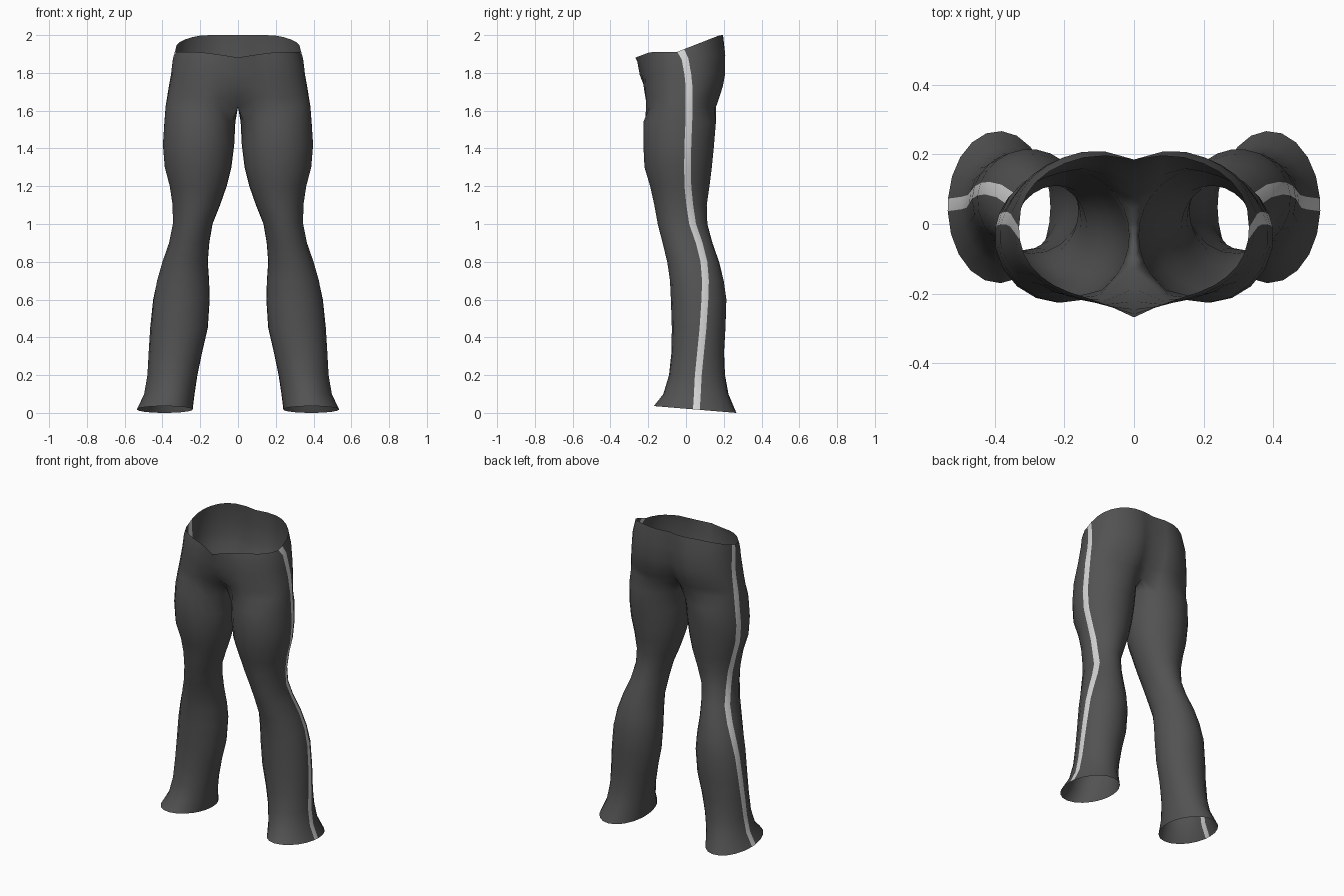
import bpy
import bmesh
from math import sin, cos, asin, pi, radians, copysign

cube = bpy.data.objects.get("Cube")
if cube:
    bpy.data.objects.remove(cube, do_unlink=True)


def make_material(name, value):
    mat = bpy.data.materials.new(name)
    mat.use_nodes = True
    colour = (value, value, value, 1)
    mat.diffuse_color = colour
    mat.node_tree.nodes["Principled BSDF"].inputs["Base Color"].default_value = colour
    return mat


FRONT_STEPS, BACK_STEPS, INNER_STEPS = 8, 8, 6
STRIPE_HALF = 0.018
INNER_START = radians(145)


def power(v, p):
    return copysign(abs(v) ** p, v)


def spread(a, b, steps):
    return [a + (b - a) * i / steps for i in range(steps + 1)]


def arc_angles(limit, cy, ry, stripe_y, p):
    """Angles from the front, round the outer side to the back, with the stripe edges placed exactly."""
    edges = []
    for y in (stripe_y - STRIPE_HALF, stripe_y + STRIPE_HALF):
        v = max(-0.95, min(0.95, (y - cy) / ry))
        edges.append(asin(power(v, 1 / p)))
    return spread(-limit, edges[0], FRONT_STEPS) + spread(edges[1], limit, BACK_STEPS)


def leg_ring(z, x_in, x_out, y_front, y_back, stripe_y):
    cx, rx = (x_in + x_out) / 2, (x_out - x_in) / 2
    cy, ry = (y_front + y_back) / 2, (y_back - y_front) / 2
    angles = arc_angles(INNER_START, cy, ry, stripe_y, 1)
    angles += spread(INNER_START, 2 * pi - INNER_START, INNER_STEPS)[1:-1]
    ring = []
    for t in angles:
        # the hem dips toward the back
        drop = 0.018 * (1 - sin(t)) if z < 0.01 else 0
        ring.append((cx + rx * cos(t), cy + ry * sin(t), z + drop))
    return ring


def rim_height(y):
    """Waist edge: low at the front, rising to the back."""
    if y < -0.05:
        return 1.91 - 0.03 * max(0, (-y - 0.19) / 0.08)
    return 1.91 + 0.09 * min(1, (y + 0.05) / 0.23)


def hip_ring(z, rx, y_front, y_back, centre_front, centre_back, stripe_y, rim):
    p = 0.86
    cy, ry = (y_front + y_back) / 2, (y_back - y_front) / 2
    ring = []
    for t in arc_angles(pi / 2, cy, ry, stripe_y, p):
        x = rx * power(max(0, cos(t)), p)
        y = cy + ry * power(sin(t), p)
        # centre line is drawn in or out to form the crotch and seat cleft
        pull = max(0, 1 - x / 0.17) ** 2
        y += pull * ((centre_front - y_front) if t < 0 else (centre_back - y_back))
        ring.append((x, y, z + rim * (rim_height(y) - z)))
    return ring


# height, inner x, outer x, front y, back y, stripe y
LEG = [
    (0, .24, .535, -.17, .267, .055),
    (.1, .23, .497, -.12, .225, .06),
    (.2, .215, .48, -.09, .207, .065),
    (.32, .19, .473, -.077, .202, .077),
    (.45, .16, .465, -.075, .21, .09),
    (.6, .15, .45, -.08, .215, .1),
    (.7, .153, .43, -.085, .2, .103),
    (.8, .16, .4, -.1, .175, .095),
    (.9, .152, .365, -.125, .14, .07),
    (1, .135, .345, -.15, .113, .035),
    (1.1, .095, .347, -.168, .11, .02),
    (1.2, .06, .363, -.19, .125, .01),
    (1.3, .035, .39, -.22, .138, .008),
    (1.42, .02, .4, -.226, .15, .01),
    (1.54, .014, .392, -.226, .16, .015),
]

# height, half width, front y, back y, centre front y, centre back y, stripe y, rim share
HIPS = [
    (1.62, .385, -.225, .17, -.13, .075, .016, 0),
    (1.67, .376, -.227, .188, -.185, .115, .016, 0),
    (1.73, .366, -.23, .208, -.222, .15, .016, 0),
    (1.79, .355, -.232, .22, -.245, .17, .01, 0),
    (1.85, .345, -.23, .222, -.258, .182, -.005, .3),
    (1.9, .33, -.222, .205, -.268, .185, -.028, 1),
]

bm = bmesh.new()


def add_ring(points):
    return [bm.verts.new(p) for p in points]


def bridge(low, high, closed):
    count = len(low) if closed else len(low) - 1
    for i in range(count):
        j = (i + 1) % len(low)
        face = bm.faces.new((low[i], low[j], high[j], high[i]))
        face.smooth = True
        face.material_index = 1 if i == FRONT_STEPS else 0


# Leg tube
leg_rings = [add_ring(leg_ring(*row)) for row in LEG]
for low, high in zip(leg_rings, leg_rings[1:]):
    bridge(low, high, True)

# Crotch ring: the outer part starts the hips, the inner part lies on the centre seam
hip_rings = [add_ring(hip_ring(*row)) for row in HIPS]
start, end = hip_rings[0][-1].co, hip_rings[0][0].co
seam = [start.lerp(end, i / INNER_STEPS) for i in range(1, INNER_STEPS)]
bridge(leg_rings[-1], hip_rings[0] + add_ring(seam), True)

# Hips and waist
for low, high in zip(hip_rings, hip_rings[1:]):
    bridge(low, high, False)

mesh = bpy.data.meshes.new("trousers")
bm.to_mesh(mesh)
bm.free()
mesh.materials.append(make_material("charcoal cloth", 0.085))
mesh.materials.append(make_material("pale side stripe", 0.65))

trousers = bpy.data.objects.new("trousers", mesh)
bpy.context.collection.objects.link(trousers)
mirror = trousers.modifiers.new("other_half", "MIRROR")
mirror.use_axis[0] = True
mirror.merge_threshold = 0.002
